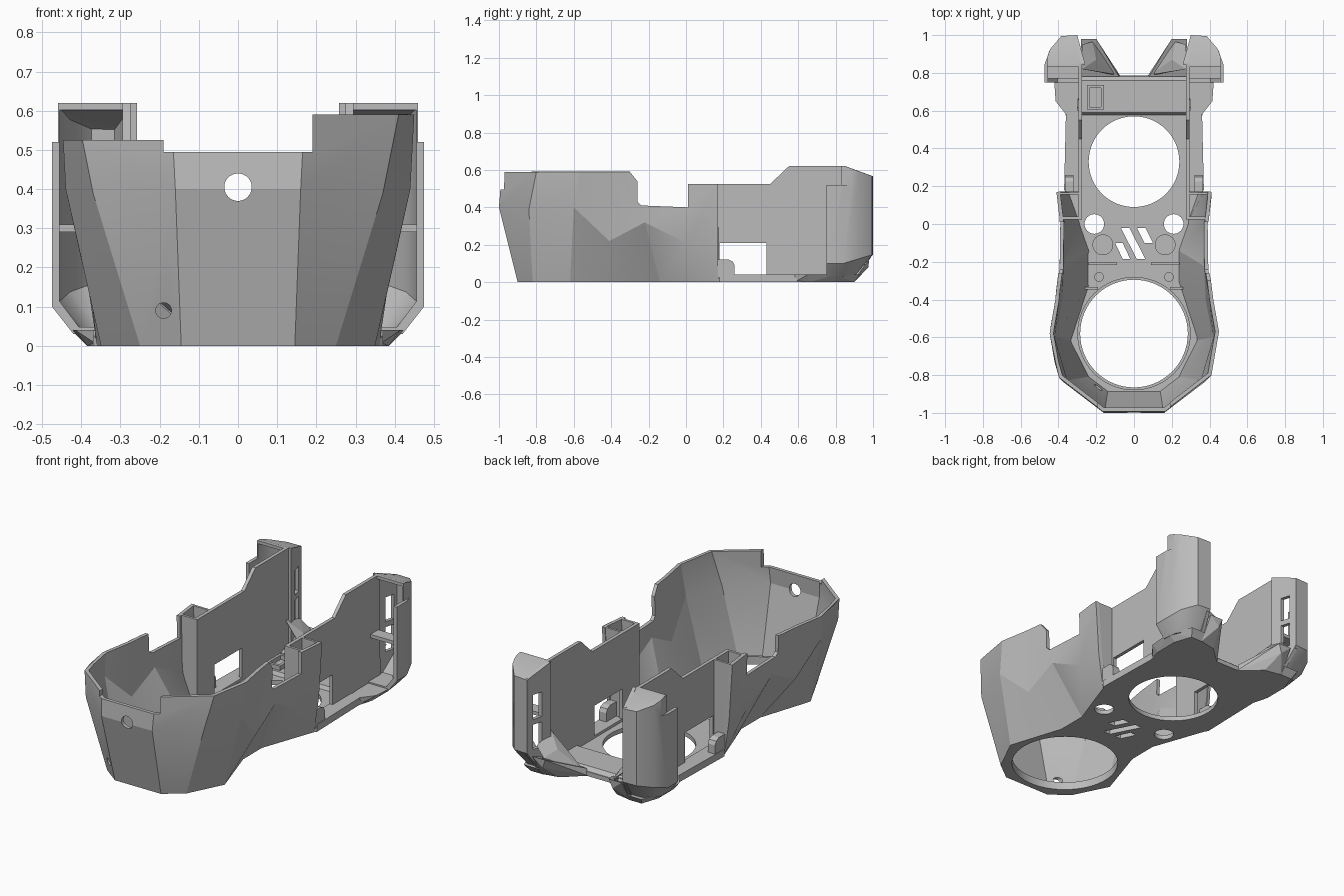
import bpy, bmesh, math
from mathutils import Vector

if "Cube" in bpy.data.objects:
    bpy.data.objects.remove(bpy.data.objects["Cube"])

grey = bpy.data.materials.new("plain_grey")
grey.use_nodes = True
COLOUR = (0.5, 0.5, 0.5, 1)
grey.diffuse_color = COLOUR
grey.node_tree.nodes["Principled BSDF"].inputs["Base Color"].default_value = COLOUR


def finish(name, bm):
    mesh = bpy.data.meshes.new(name)
    bm.to_mesh(mesh)
    bm.free()
    mesh.materials.append(grey)
    ob = bpy.data.objects.new(name, mesh)
    bpy.context.collection.objects.link(ob)
    return ob


def prism(name, pts, lo, hi, axis="z"):
    """Extrude a flat outline along one axis, from lo to hi."""
    place = {"z": lambda a, b, c: (a, b, c),
             "x": lambda a, b, c: (c, a, b),
             "y": lambda a, b, c: (a, c, b)}[axis]
    bm = bmesh.new()
    low = [bm.verts.new(place(a, b, lo)) for a, b in pts]
    high = [bm.verts.new(place(a, b, hi)) for a, b in pts]
    bm.faces.new(low)
    bm.faces.new(high)
    for i in range(len(pts)):
        j = (i + 1) % len(pts)
        bm.faces.new((low[i], low[j], high[j], high[i]))
    bmesh.ops.recalc_face_normals(bm, faces=bm.faces)
    return finish(name, bm)


def box(name, x0, x1, y0, y1, z0, z1):
    return prism(name, [(x0, y0), (x1, y0), (x1, y1), (x0, y1)], z0, z1)


def disc(name, a, b, r, lo, hi, axis="z", n=48):
    ring = [(a + r * math.cos(math.tau * i / n), b + r * math.sin(math.tau * i / n))
            for i in range(n)]
    return prism(name, ring, lo, hi, axis)


def hull(name, pts):
    bm = bmesh.new()
    for p in pts:
        bm.verts.new(p)
    res = bmesh.ops.convex_hull(bm, input=bm.verts)
    bmesh.ops.delete(bm, geom=list(set(res["geom_interior"])), context="VERTS")
    bmesh.ops.dissolve_limit(bm, angle_limit=0.01, verts=bm.verts, edges=bm.edges)
    bmesh.ops.recalc_face_normals(bm, faces=bm.faces)
    return finish(name, bm)


def apply(ob, kind, **settings):
    mod = ob.modifiers.new(kind, kind)
    for key, value in settings.items():
        setattr(mod, key, value)
    bpy.ops.object.select_all(action="DESELECT")
    bpy.context.view_layer.objects.active = ob
    ob.select_set(True)
    bpy.ops.object.modifier_apply(modifier=mod.name)


def cut(ob, *cutters):
    for c in cutters:
        apply(ob, "BOOLEAN", object=c, operation="DIFFERENCE", solver="EXACT")
        bpy.data.objects.remove(c)


def mirror(ob):
    apply(ob, "MIRROR", use_mirror_merge=False)


def smooth(ob, degrees=30):
    bpy.ops.object.select_all(action="DESELECT")
    bpy.context.view_layer.objects.active = ob
    ob.select_set(True)
    bpy.ops.object.shade_smooth_by_angle(angle=math.radians(degrees))


# Front shell: three rings lofted round the front, open at the back
BASE = [(.145, -.9, 0), (.25, -.82, 0), (.35, -.62, 0), (.25, -.31, 0),
        (.25, -.14, 0), (.3, 0, 0), (.36, .17, 0)]
MID = [(.16, -1, .4), (.37, -.84, .39), (.44, -.6, .4), (.4, -.41, .22),
       (.39, -.22, .32), (.385, 0, .21), (.39, .17, .2)]
RIM = [(.17, -.985, .59), (.41, -.8, .59), (.45, -.57, .59), (.42, -.4, .59),
       (.4, -.24, .59), (.395, 0, .59), (.415, .17, .59)]
bm = bmesh.new()
rings = [[bm.verts.new(p) for p in [(-x, y, z) for x, y, z in reversed(half)] + half]
         for half in (BASE, MID, RIM)]
for a, b in zip(rings, rings[1:]):
    for i in range(len(a) - 1):
        bm.faces.new((a[i], a[i + 1], b[i + 1], b[i]))
shell = finish("front_shell", bm)
apply(shell, "SOLIDIFY", thickness=.02, offset=-1, use_even_offset=True)
NOTCH = [(-.31, .8), (-.3, .59), (-.26, .54), (-.26, .43), (-.24, .41), (.01, .4),
         (.01, .525), (.3, .525), (.3, .8)]
cut(shell,
    prism("side_notch", NOTCH, -.7, .7, "x"),
    box("front_dip", -.19, .19, -1.2, -.5, .495, .8),
    box("right_dip", -.7, -.185, -1.2, -.2, .525, .8),
    disc("front_hole", 0, .405, .035, -1.2, -.8, "y"),
    disc("small_hole", -.19, .09, .02, -1.2, -.6, "y"))
smooth(shell, 15)

# Floor plate with round openings, screw holes and slanted vents
side = [(x, y) for x, y, z in BASE] + [(.37, .18), (.36, .57), (.385, .66), (.385, .8),
                                       (.35, .9), (.27, .9), (.26, .785)]
floor = prism("floor", side + [(-x, y) for x, y in reversed(side)], 0, .025)
vents = [[(-.1, -.1), (-.06, -.1), (-.02, -.185), (-.06, -.185)],
         [(-.07, -.02), (-.025, -.02), (.06, -.185), (.015, -.185)],
         [(.015, -.02), (.06, -.02), (.1, -.1), (.055, -.1)]]
cut(floor, disc("front_opening", 0, -.58, .285, -.1, .1, n=64),
    disc("rear_opening", 0, .33, .24, -.1, .1, n=64),
    *[disc("screw_hole", s * .21, 0, .052, -.1, .1, n=32) for s in (1, -1)],
    *[prism("vent", v, -.1, .1) for v in vents])
smooth(floor)

# Ledges outside the side walls, flared below the rear pods
mirror(prism("side_ledges", [(.275, .165), (.37, .18), (.36, .6), (.275, .6)], 0, .04))
mirror(hull("ledge_flares", [
    (.3, .58, 0), (.355, .58, 0), (.385, .66, 0), (.385, .8, 0), (.35, .9, 0), (.28, .9, 0),
    (.3, .58, .04), (.36, .58, .04), (.415, .65, .04), (.425, .8, .04), (.37, .93, .04),
    (.28, .93, .04)]))

# Thickened rear floor edge, with a small clip
prism("rear_floor_edge", [(.575, .02), (.59, .045), (.76, .045), (.785, .02)],
      -.275, .275, "x")
clip = box("floor_clip", -.25, -.16, .605, .735, .04, .07)
cut(clip, box("clip_slot", -.235, -.175, .62, .72, .03, .1))

# Collar around the front opening
collar = disc("front_collar", 0, -.58, .3, .015, .045, n=64)
cut(collar, disc("collar_hole", 0, -.58, .285, 0, .1, n=64))
smooth(collar)

# Small bosses and ribs on the floor
for name, x, y, r, top in (("large_boss", .165, -.11, .055, .045),
                           ("small_boss", .185, -.28, .025, .06)):
    boss = disc(name, x, y, r, .015, top, n=32)
    mirror(boss)
    smooth(boss)
for name, x0, x1, y in (("middle_rib", .09, .24, -.21), ("front_rib", .19, .26, -.34)):
    mirror(box(name, x0, x1, y - .006, y + .006, .015, .06))

# Thin rear side walls with a window
WALL = [(.03, .015), (.03, .525), (.45, .525), (.55, .62), (.85, .62), (.86, .015)]
wall = prism("rear_side_walls", WALL, .275, .295, "x")
cut(wall, box("window", .2, .4, .18, .43, .04, .21))
mirror(wall)

# Slanted panels closing the inner side of the pods, with two slots each
panel = prism("pod_inner_panels", [(.258, .845), (.28, .845), (.318, .99), (.298, .99)],
              .03, .62)
cut(panel, prism("panel_slope", [(.85, .621), (1.1, .53), (1.1, .8), (.85, .8)], .2, .4, "x"),
    prism("panel_heel", [(.89, 0), (1.1, 0), (1.1, .28)], .2, .4, "x"),
    box("lower_slot", .2, .4, .905, .96, .16, .3),
    box("upper_slot", .2, .4, .905, .96, .33, .47))
mirror(panel)

# Rounded tabs on the outer ledge
TAB = [(.17, .02), (.26, .02), (.26, .09), (.25, .11), (.225, .122), (.17, .122)]
mirror(prism("ledge_tabs", TAB, .32, .365, "x"))

# Hollow columns between the front shell and the rear walls
back = [(.275, .01), (.345, .01), (.378, .2), (.403, .525), (.275, .525)]
mirror(prism("column_back_plates", back, .155, .168, "y"))
front = [(.275, .01), (.3, .01), (.368, .21), (.38, .525), (.275, .525)]
mirror(prism("column_front_plates", front, .025, .04, "y"))


# Rear corner pods: hollow, open to the front, with a sloping roof
def pod_points(inset):
    plan = [(.28, .75), (.475, .75), (.475, .84), (.445, .925), (.385, .995), (.3, 1)]
    foot = [(.28, .75), (.42, .75), (.41, .84), (.36, .9), (.28, .9)]
    pts = [(x, y, .03) for x, y in foot]
    pts += [(x, y, .1 + max(0, y - .84) * .3) for x, y in plan]
    pts += [(x, y, .62 - max(0, y - .85) * .36) for x, y in plan + [(.28, .85), (.47, .85)]]
    if not inset:
        return pts
    mid = Vector((.28, .7, .33))
    return [mid + Vector(((p[0] - .28) * .9, (p[1] - .7) * .93, (p[2] - .33) * .94))
            for p in pts]


pod = hull("rear_pods", pod_points(False))
cut(pod, hull("pod_cavity", pod_points(True)),
    box("pod_mouth_step", .2, .6, .7, .83, .52, .8),
    box("pod_top_step", .46, .6, .7, .9, .52, .8),
    box("pod_inner_side", .2, .31, .7, .975, .13, .56))
mirror(pod)
smooth(pod)
mirror(box("pod_dividers", .29, .462, .77, .84, .29, .31))

# Slanted prongs at the rear corners of the floor, with a raised gusset
prong = hull("rear_prongs", [
    (.07, .78, 0), (.28, .78, 0), (.28, .9, 0), (.18, .88, 0),
    (.08, .78, .04), (.28, .78, .05), (.28, .98, .13), (.2, .98, .13), (.22, .975, .08)])
cut(prong, prism("prong_pocket", [(.15, .82), (.25, .82), (.25, .95), (.21, .95)], .06, .3))
mirror(prong)
mirror(hull("prong_gussets", [
    (.09, .79, .03), (.11, .79, .03), (.2, .87, .15), (.275, .82, .22),
    (.275, .95, .18), (.22, .965, .13)]))
